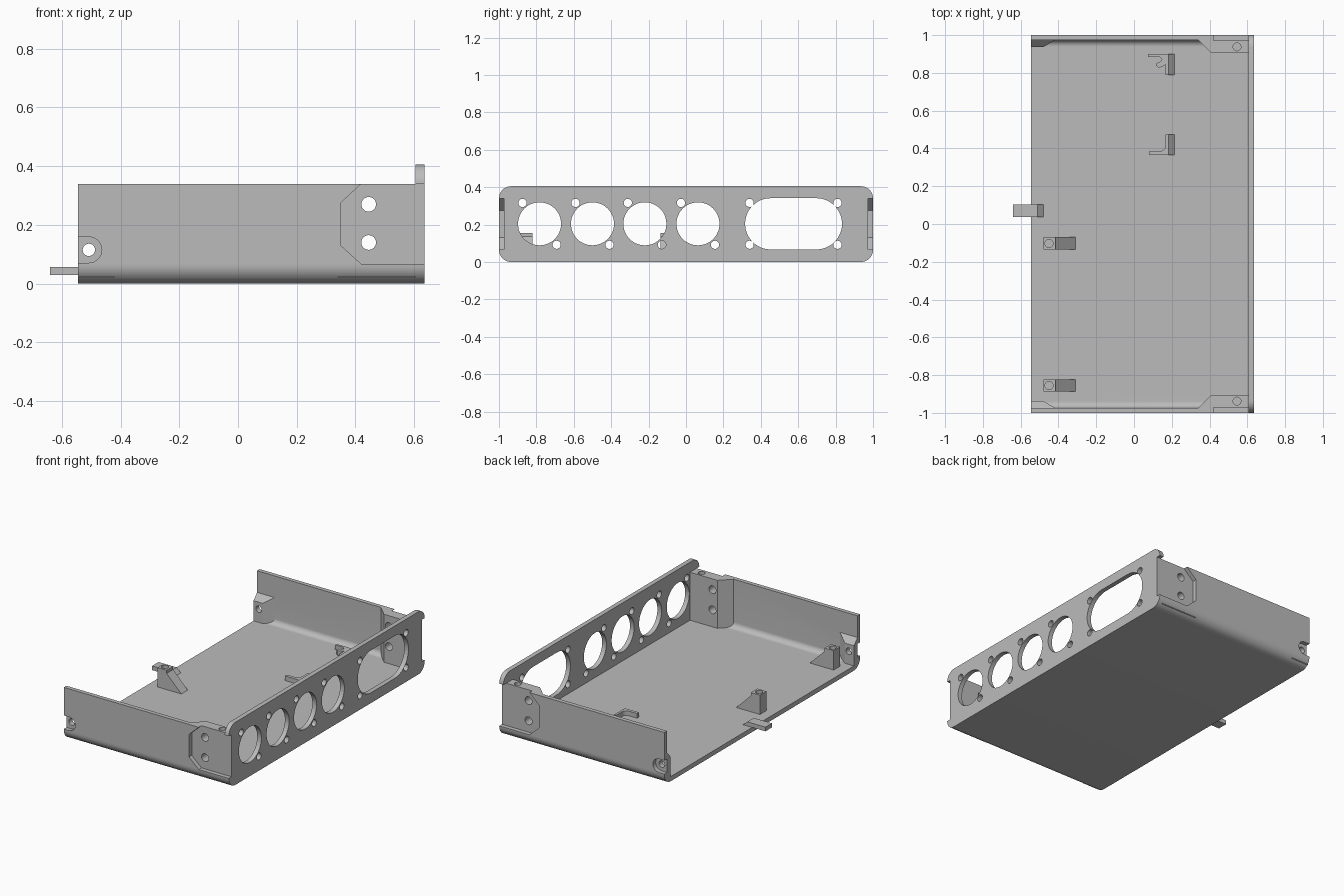
import bpy, bmesh, math
from mathutils import Vector

if "Cube" in bpy.data.objects:
    bpy.data.objects.remove(bpy.data.objects["Cube"], do_unlink=True)

grey = bpy.data.materials.new("plain_grey")
grey.use_nodes = True
COLOUR = (0.5, 0.5, 0.5, 1)
grey.diffuse_color = COLOUR
grey.node_tree.nodes["Principled BSDF"].inputs["Base Color"].default_value = COLOUR

END, BACK, WALL, FLOOR, TOP = 0.605, -0.545, 0.973, 0.03, 0.34
SIDES = (-1, 1)


def arc(cx, cy, r, start, stop, n=10):
    angles = [math.radians(start + (stop - start) * i / n) for i in range(n + 1)]
    return [(cx + r * math.cos(a), cy + r * math.sin(a)) for a in angles]


def circle(cx, cy, r, n=32):
    return arc(cx, cy, r, 0, 360, n)[:-1]


def prism(name, points, axis, low, high):
    """Extrude a closed outline along one axis."""
    place = {"x": lambda p, h: (h, p[0], p[1]),
             "y": lambda p, h: (p[0], h, p[1]),
             "z": lambda p, h: (p[0], p[1], h)}[axis]
    bm = bmesh.new()
    face = bm.faces.new([bm.verts.new(place(p, low)) for p in points])
    new = bmesh.ops.extrude_face_region(bm, geom=[face], use_keep_orig=True)["geom"]
    shift = Vector(place((0, 0), high - low))
    bmesh.ops.translate(bm, vec=shift, verts=[v for v in new if isinstance(v, bmesh.types.BMVert)])
    bmesh.ops.recalc_face_normals(bm, faces=bm.faces)
    mesh = bpy.data.meshes.new(name)
    bm.to_mesh(mesh)
    bm.free()
    mesh.materials.append(grey)
    obj = bpy.data.objects.new(name, mesh)
    bpy.context.collection.objects.link(obj)
    return obj


def combine(body, tool, operation="DIFFERENCE"):
    """Boolean one helper into a body, then discard the helper."""
    tool.hide_render = True
    mod = body.modifiers.new("cut", "BOOLEAN")
    mod.operation, mod.solver, mod.object = operation, "EXACT", tool
    bpy.context.view_layer.objects.active = body
    bpy.ops.object.modifier_apply(modifier=mod.name)
    bpy.data.objects.remove(tool, do_unlink=True)


def span(side, near, far):
    return sorted((side * near, side * far))


def smooth(obj):
    bpy.ops.object.select_all(action="DESELECT")
    obj.select_set(True)
    bpy.context.view_layer.objects.active = obj
    bpy.ops.object.shade_smooth_by_angle(angle=math.radians(30))


# Tray: a U section with rounded lower corners
R = 0.065
inner = R - FLOOR
outline = [(-1, TOP)] + arc(R - 1, R, R, 180, 270) + arc(1 - R, R, R, 270, 360)
outline += [(1, TOP), (WALL, TOP)]
outline += arc(WALL - inner, R, inner, 0, -90) + arc(inner - WALL, R, inner, -90, -180)
outline += [(-WALL, TOP)]
tray = prism("tray", outline, "x", BACK, END)

# End panel: a rounded plate standing above the walls
H = 0.405
rounded = (arc(R - 1, R, R, 180, 270) + arc(1 - R, R, R, 270, 360)
           + arc(1 - R, H - R, R, 0, 90) + arc(R - 1, H - R, R, 90, 180))
panel = prism("end_panel", rounded, "x", END, 0.635)

# Thickened wall blocks at both ends of each side
for s in SIDES:
    block = prism("corner_block", [(0.34, s * WALL), (0.41, s * 0.905), (END, s * 0.905),
                                   (END, s * 0.985), (0.34, s * 0.985)], "z", 0.02, TOP)
    combine(tray, block, "UNION")
    boss = prism("side_boss", [(BACK, s * 0.937), (-0.48, s * 0.937), (-0.42, s * WALL),
                               (-0.42, s * 0.985), (BACK, s * 0.985)], "z", 0.02, 0.2)
    for v in boss.data.vertices:
        if v.co.z > 0.1:
            v.co.z = 0.2 - (WALL - abs(v.co.y)) * 1.1
    combine(tray, boss, "UNION")

# Outer recesses and screw holes in the side walls
recess = [(0.35, 0.13), (0.42, 0.067), (0.7, 0.067), (0.7, TOP), (0.7, 0.341),
          (0.42, 0.341), (0.35, 0.275)]
tray_recess = [(x, z + 0.02 if z > TOP else z) for x, z in recess if x < 0.7 or z != TOP]
slot = arc(-0.508, 0.115, 0.044, -90, 90, 16) + [(-0.6, 0.159), (-0.6, 0.071)]
for s in SIDES:
    pocket = [(0.35, 0.13), (0.42, 0.067), (0.7, 0.067), (0.7, 0.36), (0.44, 0.36),
              (0.42, TOP), (0.35, 0.275)]
    combine(tray, prism("recess_cutter", pocket, "y", *span(s, 0.972, 1.1)))
    combine(tray, prism("slot_cutter", slot, "y", *span(s, 0.972, 1.1)))
    for x, z, r in ((0.445, 0.27, 0.025), (0.445, 0.14, 0.025), (-0.508, 0.115, 0.021)):
        combine(tray, prism("screw_cutter", circle(x, z, r), "y", *span(s, 0.85, 1.1)))
    combine(tray, prism("top_cutter", circle(0.545, s * 0.938, 0.021), "z", 0.24, 0.5))
    notch = [(s * 0.972, 0.067), (s * 1.1, 0.067), (s * 1.1, TOP), (s * 0.972, TOP)]
    combine(panel, prism("notch_cutter", notch, "x", 0.5, 0.7))

# Round openings, the long opening and their screw holes
MID = 0.204
openings = [circle(y, MID, 0.115, 48) for y in (-0.783, -0.5, -0.22, 0.064)]
openings.append(arc(0.453, MID, 0.137, 90, 270, 24) + arc(0.697, MID, 0.137, -90, 90, 24))
for y in (-0.783, -0.5, -0.22, 0.064):
    openings += [circle(y + k * 0.091, MID - k * 0.112, 0.022, 20) for k in SIDES]
for y in (0.34, 0.81):
    openings += [circle(y, MID + k * 0.112, 0.022, 20) for k in SIDES]
for points in openings:
    combine(panel, prism("opening_cutter", points, "x", 0.5, 0.7))

# Wedge posts with a screw hole in the head
for label, y in (("middle", -0.103), ("side", -0.855)):
    wedge = [(-0.48, FLOOR), (-0.31, FLOOR), (-0.415, 0.135), (-0.415, 0.155), (-0.48, 0.155)]
    post = prism(label + "_post", wedge, "y", y - 0.033, y + 0.033)
    combine(post, prism("post_cutter", circle(-0.45, y, 0.022, 20), "z", 0.08, 0.2))
    smooth(post)

# Locating tongue past the open edge
prism("tongue", [(-0.64, FLOOR), (-0.48, FLOOR), (-0.51, 0.057), (-0.64, 0.057)],
      "y", 0.037, 0.103)

# Low cable clips with ramped backs
EDGE, CLIP = 0.182, 0.06
hook = [(0.075, 0.9), (EDGE, 0.9), (EDGE, 0.79), (0.167, 0.79), (0.167, 0.845),
        (0.15, 0.832), (0.13, 0.828), (0.115, 0.84), (0.12, 0.852), (0.14, 0.86),
        (0.148, 0.873), (0.135, 0.885), (0.075, 0.885)]
bracket = [(0.08, 0.365), (EDGE, 0.365), (EDGE, 0.475), (0.167, 0.475)]
bracket += arc(0.137, 0.415, 0.03, 0, -90, 6) + [(0.08, 0.385)]
for label, shape, low in (("hook", hook, 0.79), ("bracket", bracket, 0.365)):
    prism(label + "_clip", shape, "z", FLOOR, CLIP)
    prism(label + "_ramp", [(EDGE, FLOOR), (0.215, FLOOR), (EDGE, CLIP)], "y", low, low + 0.11)

smooth(tray)
smooth(panel)
